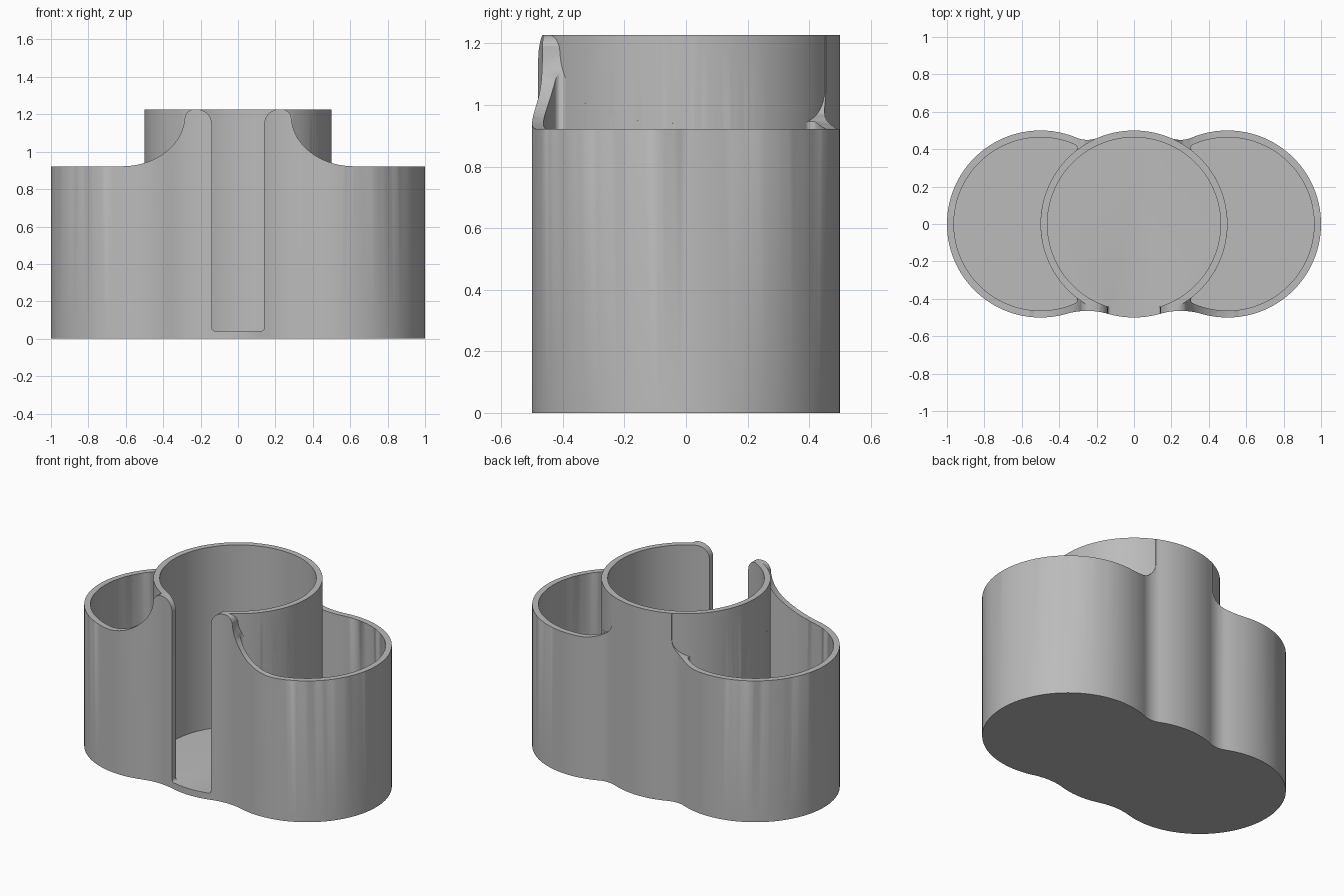
import bpy, bmesh
from math import sin, cos, atan2, sqrt, pi

if "Cube" in bpy.data.objects:
    bpy.data.objects.remove(bpy.data.objects["Cube"])

OUT, INN = 0.5, 0.463           # cup radii
TALL, LOW, FLOOR = 1.227, 0.922, 0.042
R_FRONT, R_BACK = 0.4, 0.15     # blend radii between the cups


def arc(cx, cy, r, a0, a1, n, rz=None):
    rz = rz or r
    return [(cx + r * cos(a0 + (a1 - a0) * i / n), cy + rz * sin(a0 + (a1 - a0) * i / n))
            for i in range(n + 1)]


def prism(name, pts, lo, hi, along="z"):
    """Extrude a closed outline along z (points are x, y) or along y (points are x, z)."""
    clean = [p for i, p in enumerate(pts)
             if abs(p[0] - pts[i - 1][0]) + abs(p[1] - pts[i - 1][1]) > 1e-5]
    bm = bmesh.new()
    place = (lambda p, h: (p[0], p[1], h)) if along == "z" else (lambda p, h: (p[0], h, p[1]))
    a = [bm.verts.new(place(p, lo)) for p in clean]
    b = [bm.verts.new(place(p, hi)) for p in clean]
    bm.faces.new(a)
    bm.faces.new(b)
    for i in range(len(a)):
        bm.faces.new((a[i - 1], a[i], b[i], b[i - 1]))
    bmesh.ops.recalc_face_normals(bm, faces=bm.faces)
    me = bpy.data.meshes.new(name)
    bm.to_mesh(me)
    bm.free()
    ob = bpy.data.objects.new(name, me)
    bpy.context.collection.objects.link(ob)
    return ob


def apply_mods(ob):
    dg = bpy.context.evaluated_depsgraph_get()
    me = bpy.data.meshes.new_from_object(ob.evaluated_get(dg))
    ob.modifiers.clear()
    ob.data = me


def cut(ob, cutter):
    m = ob.modifiers.new("cut", "BOOLEAN")
    m.operation, m.solver, m.object = "DIFFERENCE", "EXACT", cutter
    apply_mods(ob)
    bpy.data.objects.remove(cutter)


def flip(pts):
    return [(-x, y) for x, y in reversed(pts)]


# Outer body: three overlapping circles with blended valleys
yf = sqrt((OUT + R_FRONT) ** 2 - 0.0625)
yb = sqrt((OUT + R_BACK) ** 2 - 0.0625)
half = (arc(0, 0, OUT, -pi / 2, atan2(-yf, .25), 6)
        + arc(.25, -yf, R_FRONT, atan2(yf, -.25), atan2(yf, .25), 14)
        + arc(.5, 0, OUT, atan2(-yf, -.25), atan2(yb, -.25), 80)
        + arc(.25, yb, R_BACK, atan2(-yb, .25), atan2(-yb, -.25), 12)
        + arc(0, 0, OUT, atan2(yb, .25), pi / 2, 8))
body = prism("organizer_body", half + flip(half), 0, TALL)

# Lower the side cups, leaving swoops up to the centre cup
front = ([(1.2, LOW)] + arc(.62, LOW + .27, .335, -pi / 2, -pi, 18, .27)
         + arc(.225, TALL - .05, .06, 0, pi / 2, 6, .052) + [(.225, 1.5), (1.2, 1.5)])
back = ([(1.2, LOW)] + arc(.43, LOW + .13, .215, -pi / 2, -pi, 14, .13)
        + [(.215, 1.5), (1.2, 1.5)])
for shape, lo, hi in ((front, -.8, .003), (back, -.003, .8)):
    for pts in (shape, flip(shape)):
        c = prism("trim_cutter", pts, lo, hi, "y")
        cut(c, prism("core", arc(0, 0, OUT, 0, 2 * pi, 128)[:-1], -.5, 2))
        cut(body, c)

# Centre cavity
cut(body, prism("centre_cavity", arc(0, 0, INN, 0, 2 * pi, 128)[:-1], FLOOR, 2))

# Crescent side cavities with softened tips
s = .02
px = (OUT + s) ** 2 - (INN - s) ** 2 + .25
py = sqrt((OUT + s) ** 2 - px * px)
t, u = atan2(py, px - .5), atan2(py, px)
crescent = (arc(.5, 0, INN, -t, t, 80)
            + arc(px, py, s, t, pi + u, 6)
            + arc(0, 0, OUT, u, -u, 40)
            + arc(px, -py, s, pi - u, 2 * pi - t, 6))
for pts in (crescent, flip(crescent)):
    cut(body, prism("side_cavity", pts, FLOOR, 2))

# Front slot, flared at the rim
slot = ([(0, FLOOR)] + arc(.125, FLOOR + .015, .015, -pi / 2, 0, 3)
        + arc(.22, TALL - .08, .08, pi, pi / 2, 8) + [(.22, 1.5)])
slot = slot + flip(slot)
cut(body, prism("slot_cutter", slot, -.8, -.25, "y"))

# Clean the cuts, then soften the rims
bm = bmesh.new()
bm.from_mesh(body.data)
bmesh.ops.remove_doubles(bm, verts=bm.verts, dist=.0004)
bmesh.ops.dissolve_limit(bm, angle_limit=.004, verts=bm.verts, edges=bm.edges)
wt = bm.edges.layers.float.new("bevel_weight_edge")
for e in bm.edges:
    zs = [v.co.z for v in e.verts]
    if len(e.link_faces) == 2 and min(zs) > LOW - .01 and e.calc_face_angle(0) > .7:
        e[wt] = 1
    elif max(zs) < .001 and e.calc_face_angle(0) > .7:
        e[wt] = .4
bm.to_mesh(body.data)
bm.free()
bev = body.modifiers.new("rim", "BEVEL")
bev.limit_method, bev.width, bev.segments = "WEIGHT", .012, 3
apply_mods(body)

mat = bpy.data.materials.new("grey_plastic")
mat.diffuse_color = (.5, .5, .5, 1)
mat.use_nodes = True
mat.node_tree.nodes["Principled BSDF"].inputs["Base Color"].default_value = mat.diffuse_color
body.data.materials.clear()
body.data.materials.append(mat)
bpy.context.view_layer.objects.active = body
body.select_set(True)
bpy.ops.object.shade_smooth_by_angle(angle=.6)
